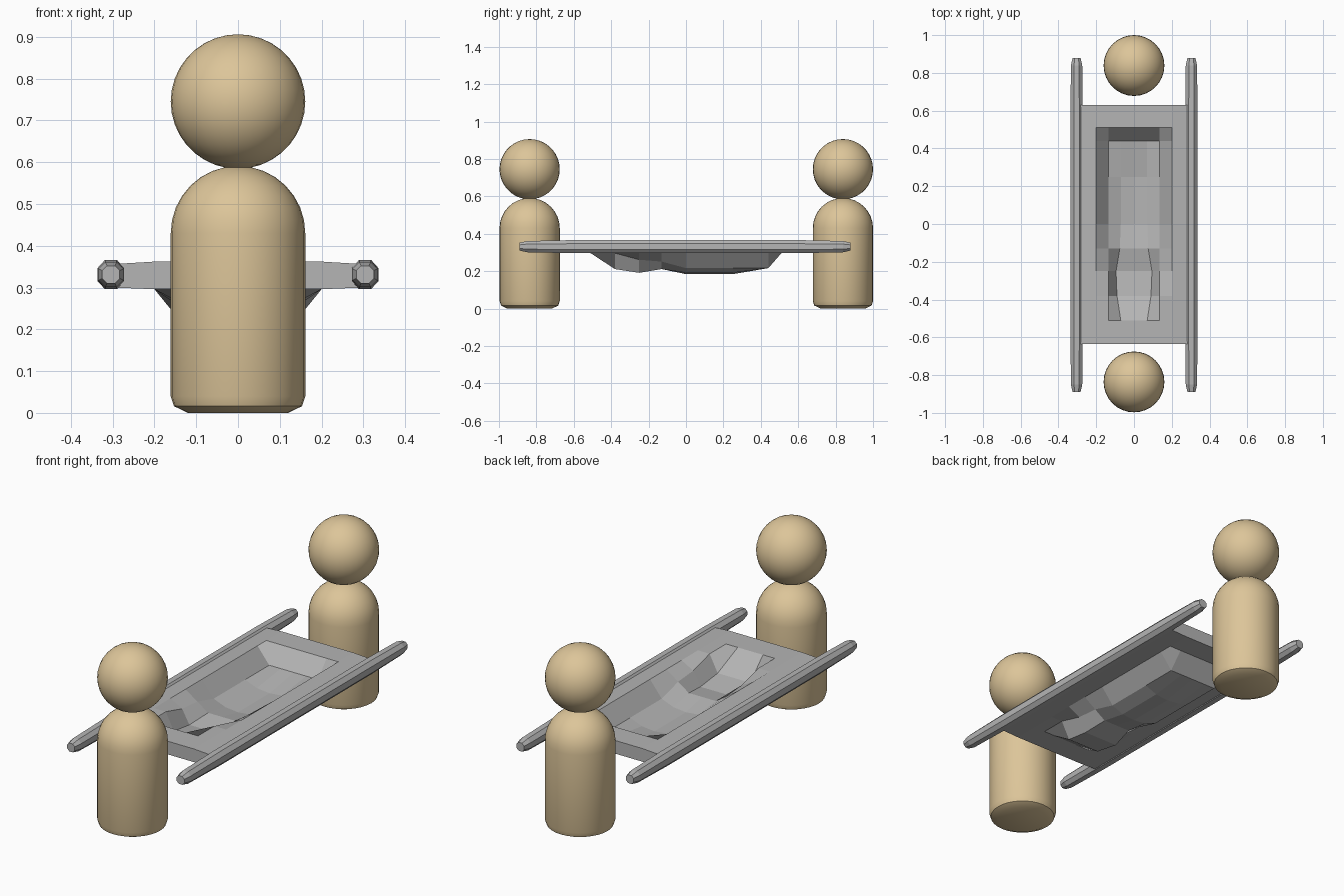
import bpy, bmesh, math

if "Cube" in bpy.data.objects:
    bpy.data.objects.remove(bpy.data.objects["Cube"])


def material(name, rgb):
    m = bpy.data.materials.new(name)
    m.diffuse_color = (*rgb, 1)
    m.use_nodes = True
    m.node_tree.nodes["Principled BSDF"].inputs["Base Color"].default_value = m.diffuse_color
    return m


TAN = material("warm tan", (0.72, 0.56, 0.32))
GREY = material("mid grey", (0.46, 0.46, 0.46))


def finish(name, bm, mat, smooth=False):
    bmesh.ops.remove_doubles(bm, verts=bm.verts, dist=1e-5)
    bmesh.ops.recalc_face_normals(bm, faces=bm.faces)
    me = bpy.data.meshes.new(name)
    bm.to_mesh(me)
    bm.free()
    me.materials.append(mat)
    ob = bpy.data.objects.new(name, me)
    bpy.context.collection.objects.link(ob)
    if smooth:
        bpy.ops.object.select_all(action='DESELECT')
        ob.select_set(True)
        bpy.context.view_layer.objects.active = ob
        bpy.ops.object.shade_smooth_by_angle(angle=math.radians(40))
    return ob


def lathe(name, profile, y, segments=32):
    bm = bmesh.new()
    rings = []
    for r, z in profile:
        rings.append([bm.verts.new((r * math.cos(2 * math.pi * i / segments),
                                    y + r * math.sin(2 * math.pi * i / segments), z))
                      for i in range(segments)])
    for a, b in zip(rings, rings[1:]):
        for i in range(segments):
            j = (i + 1) % segments
            bm.faces.new((a[i], a[j], b[j], b[i]))
    bm.faces.new(rings[0][::-1])
    bm.faces.new(rings[-1])
    return finish(name, bm, TAN, True)


# Two bearers: domed body and ball head
R = 0.161
body = [(0.12, 0.0), (0.153, 0.016), (R, 0.04), (R, 0.43)]
body += [(R * math.cos(a), 0.43 + R * math.sin(a))
         for a in (math.radians(90 * k / 8) for k in range(1, 8))]
body.append((0.012, 0.591))
for side, y in (("front", -0.836), ("back", 0.839)):
    lathe(side + "_bearer_body", body, y)
    bm = bmesh.new()
    bmesh.ops.create_uvsphere(bm, u_segments=32, v_segments=18, radius=R)
    bmesh.ops.translate(bm, verts=bm.verts, vec=(0, y, 0.745))
    finish(side + "_bearer_head", bm, TAN, True)

# Sagging sheet: rows of (y, inner column x, sag at centre, inner, shoulder column)
rows = [(-0.635, 0.08, 0, 0, 0), (-0.51, 0.07, 0, 0, 0),
        (-0.38, 0.09, 0.085, 0.085, 0), (-0.25, 0.095, 0.105, 0.105, 0.035),
        (-0.13, 0.075, 0.085, 0.085, 0.045), (0.0, 0.07, 0.112, 0.105, 0.08),
        (0.25, 0.07, 0.112, 0.105, 0.08), (0.44, 0.07, 0.08, 0.08, 0.08),
        (0.51, 0.07, 0, 0, 0), (0.63, 0.07, 0, 0, 0)]
TOP, BOTTOM = 0.362, 0.296
bm = bmesh.new()
layers = []
for base, edge in ((TOP, -0.006), (BOTTOM, 0.004)):
    grid = []
    for y, xi, c, i, s in rows:
        half = [(xi, i, 0), (0.135, s, 0), (0.20, 0, 0), (0.30, 0, edge)]
        line = [(-x, d, e) for x, d, e in half[::-1]] + [(0, c, 0)] + half
        grid.append([bm.verts.new((x, y, base - d + e)) for x, d, e in line])
    for a, b in zip(grid, grid[1:]):
        for k in range(len(a) - 1):
            bm.faces.new((a[k], a[k + 1], b[k + 1], b[k]))
    layers.append(grid)
top, low = layers


def rim(g):
    return (g[0] + [r[-1] for r in g[1:-1]] + g[-1][::-1]
            + [r[0] for r in g[1:-1]][::-1])


rt, rl = rim(top), rim(low)
for k in range(len(rt)):
    j = (k + 1) % len(rt)
    bm.faces.new((rt[k], rt[j], rl[j], rl[k]))
finish("stretcher_sheet", bm, GREY)

# Carrying poles: chamfered section, narrowing at the tips
octagon = [(-1, -0.45), (-0.45, -1), (0.45, -1), (1, -0.45),
           (1, 0.45), (0.45, 1), (-0.45, 1), (-1, 0.45)]
stations = [(-0.89, 0.021, 0.021), (-0.85, 0.03, 0.030), (-0.60, 0.032, 0.035),
            (0.60, 0.032, 0.035), (0.84, 0.03, 0.030), (0.88, 0.021, 0.021)]
for side, sx in (("left", -1), ("right", 1)):
    bm = bmesh.new()
    rings = [[bm.verts.new((sx * 0.304 + u * w, y, 0.331 + v * h)) for u, v in octagon]
             for y, w, h in stations]
    for a, b in zip(rings, rings[1:]):
        for k in range(8):
            j = (k + 1) % 8
            bm.faces.new((a[k], a[j], b[j], b[k]))
    bm.faces.new(rings[0])
    bm.faces.new(rings[-1])
    finish(side + "_pole", bm, GREY)
